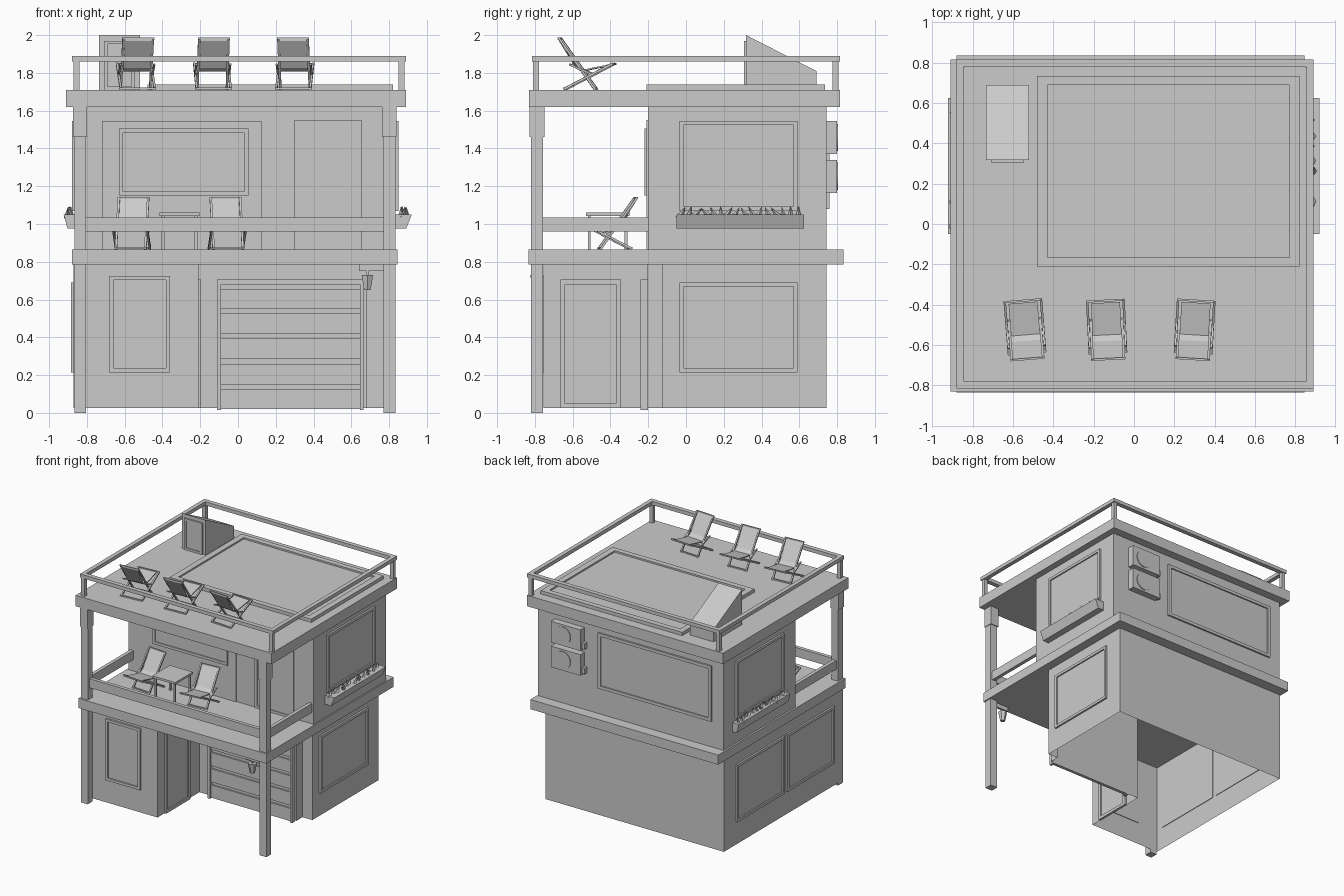
import bpy, bmesh, math, random
from mathutils import Vector, Matrix

random.seed(4)


def finish(name, bm):
    me = bpy.data.meshes.new(name)
    bmesh.ops.recalc_face_normals(bm, faces=bm.faces[:])
    bm.to_mesh(me)
    bm.free()
    ob = bpy.data.objects.new(name, me)
    bpy.context.collection.objects.link(ob)
    return ob


def add_box(bm, x0, x1, y0, y1, z0, z1):
    m = Matrix.Translation(((x0 + x1) / 2, (y0 + y1) / 2, (z0 + z1) / 2)) @ Matrix.Diagonal((x1 - x0, y1 - y0, z1 - z0, 1))
    bmesh.ops.create_cube(bm, size=1, matrix=m)


def boxes(name, *dims):
    bm = bmesh.new()
    for d in dims:
        add_box(bm, *d)
    return finish(name, bm)


def add_bar(bm, a, b, w, h):
    a, b = Vector(a), Vector(b)
    rot = (b - a).to_track_quat('Z', 'X').to_matrix().to_4x4()
    m = Matrix.Translation((a + b) / 2) @ rot @ Matrix.Diagonal((w, h, (b - a).length, 1))
    bmesh.ops.create_cube(bm, size=1, matrix=m)


def add_prism(bm, pts, vec, bottom=True):
    base = [bm.verts.new(p) for p in pts]
    top = [bm.verts.new(Vector(p) + Vector(vec)) for p in pts]
    n = len(pts)
    for i in range(n):
        bm.faces.new((base[i], base[(i + 1) % n], top[(i + 1) % n], top[i]))
    bm.faces.new(top)
    if bottom:
        bm.faces.new(base[::-1])


def panel(name, axis, pos, sign, a0, a1, z0, z1, w=0.022, d=0.015):
    """Framed pane on a wall whose normal is +/- axis."""
    bm = bmesh.new()

    def put(b0, b1, c0, c1, depth):
        lo, hi = sorted((pos - sign * 0.005, pos + sign * depth))
        if axis == 'x':
            add_box(bm, lo, hi, b0, b1, c0, c1)
        else:
            add_box(bm, b0, b1, lo, hi, c0, c1)
    put(a0, a0 + w, z0, z1, d)
    put(a1 - w, a1, z0, z1, d)
    put(a0 + w, a1 - w, z0, z0 + w, d)
    put(a0 + w, a1 - w, z1 - w, z1, d)
    put(a0 + w, a1 - w, z0 + w, z1 - w, 0.004)
    return finish(name, bm)


# Ground floor: stepped plan, open underneath
plan = [(-0.87, -0.755), (-0.21, -0.755), (-0.21, -0.205), (0.68, -0.205),
        (0.68, -0.125), (0.77, -0.125), (0.77, 0.745), (-0.87, 0.745)]
bm = bmesh.new()
add_prism(bm, [(x, y, 0.025) for x, y in plan], (0, 0, 0.765), bottom=False)
finish("ground_floor_walls", bm)

# Slabs and upper floor
boxes("balcony_slab", (-0.88, 0.845, -0.835, 0.835, 0.785, 0.865))
boxes("upper_floor_walls", (-0.865, 0.835, -0.2, 0.745, 0.86, 1.63))
boxes("roof_slab", (-0.91, 0.89, -0.83, 0.815, 1.62, 1.71))

# Corner posts with brackets
for n, x0, x1 in (("left", -0.865, -0.805), ("right", 0.77, 0.835)):
    boxes(n + "_post", (x0, x1, -0.82, -0.757, 0, 1.63))
    boxes(n + "_post_bracket", (x0 - 0.008, x1 + 0.005, -0.828, -0.75, 1.46, 1.63))

# Balcony rail
boxes("balcony_rail", (-0.81, 0.775, -0.80, -0.77, 0.96, 1.035),
      (-0.85, -0.82, -0.76, -0.2, 0.96, 1.035), (0.79, 0.82, -0.76, -0.2, 0.96, 1.035))

# Roof rail
boxes("roof_rail", (-0.88, 0.89, -0.815, -0.778, 1.86, 1.89), (-0.88, 0.89, 0.778, 0.815, 1.86, 1.89),
      (-0.88, -0.845, -0.778, 0.778, 1.86, 1.89), (0.855, 0.89, -0.778, 0.778, 1.86, 1.89))
boxes("roof_rail_posts", *[(x, x + 0.032, y, y + 0.032, 1.70, 1.865)
                           for x in (-0.872, 0.85) for y in (-0.81, 0.776)])

# Raised skylight platform
boxes("skylight_frame", (-0.48, 0.82, -0.21, -0.165, 1.70, 1.738), (-0.48, 0.82, 0.69, 0.735, 1.70, 1.738),
      (-0.48, -0.43, -0.165, 0.69, 1.70, 1.738), (0.77, 0.82, -0.165, 0.69, 1.70, 1.738))
boxes("skylight_pane", (-0.43, 0.77, -0.165, 0.69, 1.70, 1.725))

# Roof stair hut
bm = bmesh.new()
add_prism(bm, [(-0.735, 0.318, 1.70), (-0.735, 0.69, 1.70), (-0.735, 0.69, 1.81), (-0.735, 0.318, 2.0)], (0.215, 0, 0))
finish("stair_hut", bm)
panel("stair_hut_door", 'y', 0.318, -1, -0.71, -0.545, 1.71, 1.97, 0.018, 0.012)

# Windows and doors
for n, z0, z1, x in (("lower", 0.215, 0.69, 0.77), ("upper", 1.07, 1.545, 0.835)):
    panel(n + "_right_window", 'x', x, 1, -0.035, 0.59, z0, z1)
panel("upper_left_window", 'x', -0.865, -1, -0.035, 0.59, 1.07, 1.545)
panel("lower_left_rear_window", 'x', -0.87, -1, -0.035, 0.59, 0.215, 0.69)
panel("lower_left_front_window", 'x', -0.87, -1, -0.69, -0.07, 0.215, 0.69)
panel("lower_front_window", 'y', -0.755, -1, -0.68, -0.36, 0.215, 0.725)
panel("entry_door", 'x', -0.21, 1, -0.665, -0.345, 0.025, 0.705, 0.025)
panel("back_window", 'y', 0.745, 1, -0.76, 0.28, 1.08, 1.54, 0.025)
boxes("balcony_wall_panel", (-0.72, 0.125, -0.208, -0.195, 0.865, 1.545))
panel("balcony_window", 'y', -0.208, -1, -0.63, 0.055, 1.15, 1.505, 0.022, 0.012)
panel("balcony_door", 'y', -0.2, -1, 0.30, 0.655, 0.865, 1.55, 0.02, 0.01)

# Garage door with slats
boxes("garage_frame", (-0.11, -0.09, -0.24, -0.2, 0.015, 0.705), (0.645, 0.665, -0.24, -0.2, 0.015, 0.705),
      (-0.09, 0.645, -0.24, -0.2, 0.68, 0.705))
bounds = [0.02, 0.15, 0.285, 0.42, 0.55, 0.68]
boxes("garage_door_slats", (-0.09, 0.645, -0.213, -0.2, 0.02, 0.68),
      *[(-0.09, 0.645, -0.226, -0.21, a, b - 0.025) for a, b in zip(bounds, bounds[1:])])

# Hanging lantern on the right post
bm = bmesh.new()
add_box(bm, 0.64, 0.775, -0.80, -0.78, 0.75, 0.785)
bmesh.ops.create_cone(bm, cap_ends=True, segments=6, radius1=0.02, radius2=0.035, depth=0.08,
                      matrix=Matrix.Translation((0.685, -0.79, 0.69)))
add_box(bm, 0.68, 0.69, -0.795, -0.785, 0.725, 0.755)
finish("lantern", bm)

# Flower boxes with leaf tufts
for n, s, x in (("right", 1, 0.835), ("left", -1, -0.865)):
    bm = bmesh.new()
    k = 1 if s > 0 else 0.68
    prof = [(0, 0.975), (0.055 * k, 0.975), (0.085 * k, 1.05), (0, 1.05)]
    add_prism(bm, [(x + s * u, -0.05, v) for u, v in prof], (0, 0.675, 0))
    finish(n + "_flower_box", bm)
    bm = bmesh.new()
    for i in range(16):
        r = Matrix.Rotation(random.uniform(-0.9, 0.9), 4, 'X')
        m = Matrix.Translation((x + s * random.uniform(0.025, 0.06) * k, -0.02 + i * 0.041, 1.06)) @ r
        bmesh.ops.create_cone(bm, cap_ends=True, segments=4, radius1=0.02, radius2=0, depth=0.07, matrix=m)
    finish(n + "_flowers", bm)

# Stacked cooling units on the back wall
for i, z in enumerate((1.165, 1.37)):
    bm = bmesh.new()
    add_box(bm, 0.41, 0.68, 0.74, 0.80, z, z + 0.175)
    add_box(bm, 0.385, 0.41, 0.75, 0.78, z + 0.01, z + 0.06)
    m = Matrix.Translation((0.57, 0.80, z + 0.088)) @ Matrix.Rotation(math.pi / 2, 4, 'X')
    bmesh.ops.create_cone(bm, cap_ends=True, segments=20, radius1=0.072, radius2=0.072, depth=0.012, matrix=m)
    finish(f"cooling_unit_{i + 1}", bm)


# Folding deck chairs: crossed side rails plus a bent fabric sling
def chair(name, x, y, z, turn):
    bm = bmesh.new()
    for s in (-1, 1):
        add_bar(bm, (s * 0.078, -0.15, 0.275), (s * 0.078, 0.045, 0.0), 0.012, 0.012)
        add_bar(bm, (s * 0.09, -0.12, 0.005), (s * 0.09, 0.14, 0.14), 0.012, 0.012)
        add_bar(bm, (s * 0.09, -0.09, 0.135), (s * 0.09, 0.03, 0.08), 0.01, 0.01)
    for w, u, v in ((0.085, -0.15, 0.272), (0.095, 0.14, 0.138), (0.095, -0.12, 0.007), (0.085, 0.04, 0.007)):
        add_bar(bm, (-w, u, v), (w, u, v), 0.01, 0.01)
    sling = [(-0.148, 0.268), (-0.06, 0.125), (-0.03, 0.105), (0.13, 0.138)]
    sling += [(u, v - 0.008) for u, v in reversed(sling)]
    add_prism(bm, [(-0.072, u, v) for u, v in sling], (0.144, 0, 0))
    ob = finish(name, bm)
    ob.location = (x, y, z)
    ob.rotation_euler.z = turn


for i, (x, a) in enumerate(((-0.54, 0.08), (-0.135, 0.05), (0.30, -0.06))):
    chair(f"roof_chair_{i + 1}", x, -0.52, 1.71, a)
for i, (x, a) in enumerate(((-0.565, -0.08), (-0.055, 0.08))):
    chair(f"balcony_chair_{i + 1}", x, -0.415, 0.865, math.pi + a)

# Balcony side table
boxes("side_table", (-0.415, -0.205, -0.53, -0.30, 1.043, 1.06),
      *[(u, u + 0.015, v, v + 0.015, 0.865, 1.045) for u in (-0.405, -0.23) for v in (-0.52, -0.325)])
